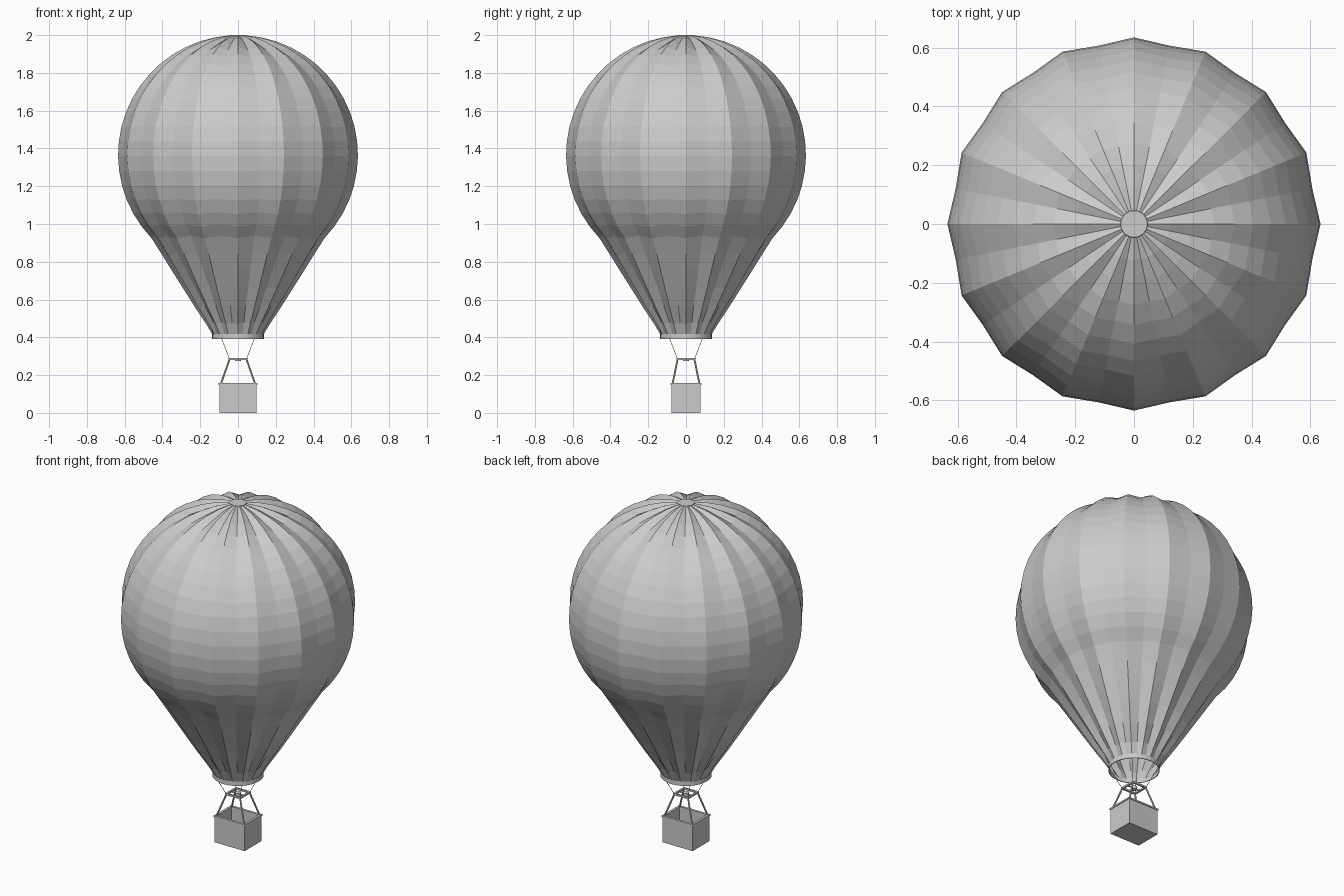
import bpy, bmesh
from math import sin, cos, pi, radians, asin
from mathutils import Vector

if "Cube" in bpy.data.objects:
    bpy.data.objects.remove(bpy.data.objects["Cube"])

GORES = 16
R, CZ = 0.635, 1.365


def finish(name, bm):
    bmesh.ops.recalc_face_normals(bm, faces=bm.faces)
    me = bpy.data.meshes.new(name)
    bm.to_mesh(me)
    bm.free()
    ob = bpy.data.objects.new(name, me)
    bpy.context.collection.objects.link(ob)
    return ob


def add_box(bm, center, size):
    verts = bmesh.ops.create_cube(bm, size=1)["verts"]
    for v in verts:
        v.co = Vector(c + s * k for c, s, k in zip(center, size, v.co))


def add_rod(bm, a, b, r, sides=8):
    a, b = Vector(a), Vector(b)
    verts = bmesh.ops.create_cone(bm, cap_ends=True, segments=sides, radius1=r,
                                  radius2=r, depth=(b - a).length)["verts"]
    q = (b - a).to_track_quat('Z', 'Y')
    for v in verts:
        v.co = q @ v.co + (a + b) / 2


def add_frame(bm, hx, hy, z, w, h):
    for s in (-1, 1):
        add_box(bm, (0, s * (hy - w / 2), z), (2 * hx, w, h))
        add_box(bm, (s * (hx - w / 2), 0, z), (w, 2 * hy - 2 * w, h))


# Envelope: profile of (radius, z, normal r, normal z, valley depth)
profile = []
cone = [(0.135, 0.415, 0.003), (0.168, 0.47, 0.016), (0.228, 0.56, 0.019),
        (0.288, 0.655, 0.019), (0.348, 0.75, 0.019), (0.404, 0.84, 0.019)]
for r, z, d in cone:
    profile.append((r, z, 0.845, -0.535, d))
low, high, steps = asin(-0.44 / R), radians(86), 18
for i in range(steps + 1):
    a = low + (high - low) * i / steps
    r = R * cos(a)
    profile.append((r, CZ + R * sin(a), cos(a), sin(a), 0.018 * min(1, r / 0.2)))

bm = bmesh.new()
rings = []
n = GORES * 2
for r, z, nr, nz, d in profile:
    ring = []
    for j in range(n):
        t = 2 * pi * j / n
        k = d * (j % 2)
        # odd columns sink into valleys between the ridges
        rr, zz = r - nr * k * 0.9, z - nz * k
        ring.append(bm.verts.new((rr * cos(t), rr * sin(t), zz)))
    rings.append(ring)
for lo, hi in zip(rings, rings[1:]):
    for j in range(n):
        bm.faces.new((lo[j], lo[(j + 1) % n], hi[(j + 1) % n], hi[j]))
finish("envelope", bm)

# Crown disc closing the top
bm = bmesh.new()
bmesh.ops.create_cone(bm, cap_ends=True, segments=n, radius1=0.047, radius2=0.045, depth=0.004)
bmesh.ops.translate(bm, verts=bm.verts, vec=(0, 0, 1.998))
finish("crown_disc", bm)

# Mouth band
bm = bmesh.new()
bmesh.ops.create_cone(bm, cap_ends=False, segments=n, radius1=0.137, radius2=0.137, depth=0.026)
bmesh.ops.translate(bm, verts=bm.verts, vec=(0, 0, 0.405))
band = finish("mouth_band", bm)
m = band.modifiers.new("thickness", 'SOLIDIFY')
m.thickness = 0.004

# Basket: floor, four walls and rim
bm = bmesh.new()
add_box(bm, (0, 0, 0.005), (0.196, 0.156, 0.01))
add_frame(bm, 0.098, 0.078, 0.077, 0.008, 0.154)
finish("basket", bm)
bm = bmesh.new()
add_frame(bm, 0.102, 0.082, 0.153, 0.014, 0.009)
finish("basket_rim", bm)

# Burner frame, crossbar and burner
bm = bmesh.new()
add_frame(bm, 0.049, 0.049, 0.286, 0.010, 0.010)
finish("burner_frame", bm)
bm = bmesh.new()
add_box(bm, (0, 0, 0.283), (0.08, 0.006, 0.005))
add_rod(bm, (0, 0, 0.274), (0, 0, 0.291), 0.016, 12)
finish("burner", bm)

# Uprights and ropes at the four corners
posts, ropes = bmesh.new(), bmesh.new()
for sx in (-1, 1):
    for sy in (-1, 1):
        add_rod(posts, (sx * 0.092, sy * 0.072, 0.15), (sx * 0.044, sy * 0.044, 0.286), 0.005)
        add_rod(ropes, (sx * 0.046, sy * 0.046, 0.288), (sx * 0.095, sy * 0.095, 0.415), 0.0015, 6)
finish("uprights", posts)
finish("ropes", ropes)
